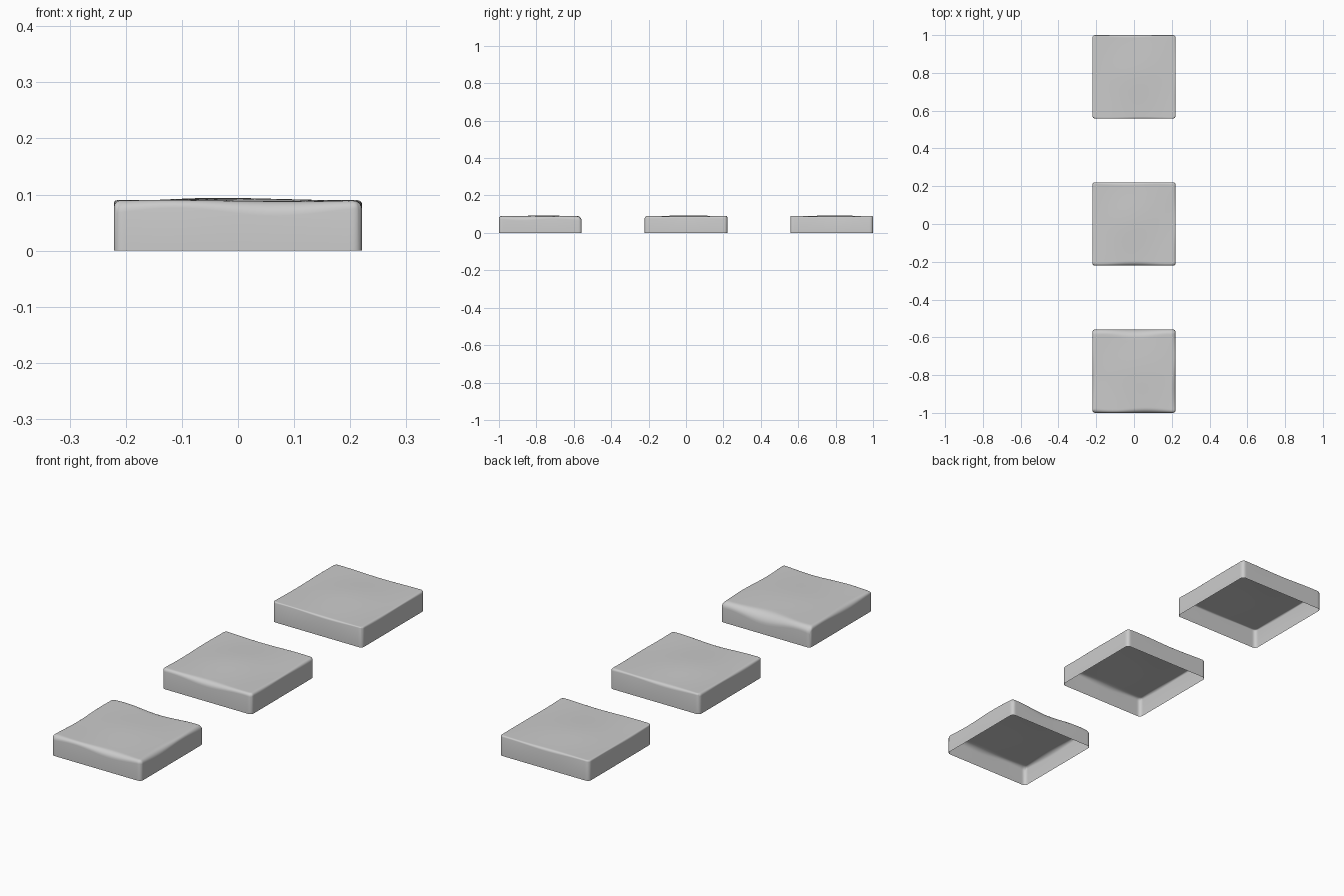
import bpy, bmesh, math

if "Cube" in bpy.data.objects:
    bpy.data.objects.remove(bpy.data.objects["Cube"])

HALF = 0.221     # half width of a tile
HEIGHT = 0.089   # nominal top height
CORNER = 0.016   # plan radius of vertical corners


def stations():
    # grid lines crowded near the edges so the worn rims stay round
    edge = [0, .001, .003, .006, .010, .015, .021, .028, .036, .046]
    inner = [HALF - .06 - i * (HALF - .06) / 7 for i in range(7)]
    pos = [HALF - e for e in edge] + inner
    return [-p for p in pos] + [0.0] + pos[::-1]


def rim_drop(d, b):
    # quarter-round drop at distance d from an edge with wear radius b
    if d >= b:
        return 0.0
    t = 1 - d / b
    return b * (1 - math.sqrt(max(0.0, 1 - t * t)))


def top_height(x, y, wear, phase):
    front, back, left, right = wear
    u, v = x / HALF, y / HALF
    wave = lambda s, k: 1 + 0.3 * math.sin(4 * s + phase + k)
    z = HEIGHT + 0.0015 * math.sin(3.2 * u + phase) * math.cos(2.6 * v)
    z += 0.004 * math.exp(-((u + .2) ** 2 + (v - .1) ** 2) * 3)
    drop = (rim_drop(y + HALF, front * wave(u, 0)) ** 2
            + rim_drop(HALF - y, back * wave(u, 1)) ** 2
            + rim_drop(x + HALF, left * wave(v, 2)) ** 2
            + rim_drop(HALF - x, right * wave(v, 3)) ** 2)
    return z - math.sqrt(drop)


def round_plan(x, y):
    # map the square corner zone onto a quarter disc
    k = HALF - CORNER
    dx, dy = abs(x) - k, abs(y) - k
    if dx > 0 and dy > 0:
        s = max(dx, dy) / math.hypot(dx, dy)
        x = math.copysign(k + dx * s, x)
        y = math.copysign(k + dy * s, y)
    return x, y


def stone_tile(name, cy, wear, phase):
    bm = bmesh.new()
    st = stations()
    rows = [[bm.verts.new((*round_plan(x, y), top_height(x, y, wear, phase)))
             for x in st] for y in st]
    n = len(st) - 1
    # worn top surface
    for j in range(n):
        for i in range(n):
            bm.faces.new((rows[j][i], rows[j][i + 1], rows[j + 1][i + 1], rows[j + 1][i]))
    # side walls down to the open underside
    rim = [e for e in bm.edges if e.is_boundary]
    ext = bmesh.ops.extrude_edge_only(bm, edges=rim)
    for v in ext["geom"]:
        if isinstance(v, bmesh.types.BMVert):
            v.co.z = 0.0
    bmesh.ops.recalc_face_normals(bm, faces=bm.faces)
    bm.faces.ensure_lookup_table()
    if bm.faces[n * n // 2].normal.z < 0:
        bmesh.ops.reverse_faces(bm, faces=bm.faces)
    for f in bm.faces:
        f.smooth = True
    me = bpy.data.meshes.new(name)
    bm.to_mesh(me)
    bm.free()
    ob = bpy.data.objects.new(name, me)
    ob.location.y = cy
    bpy.context.collection.objects.link(ob)
    bpy.context.view_layer.objects.active = ob
    ob.select_set(True)
    bpy.ops.object.shade_smooth_by_angle(angle=math.radians(40))
    ob.select_set(False)


# wear radii: front, back, left, right
stone_tile("worn_tile", -0.779, (.020, .036, .016, .018), 0.4)
stone_tile("middle_tile", 0.0, (.018, .010, .009, .010), 1.6)
stone_tile("crisp_tile", 0.779, (.006, .008, .006, .007), 0.9)
